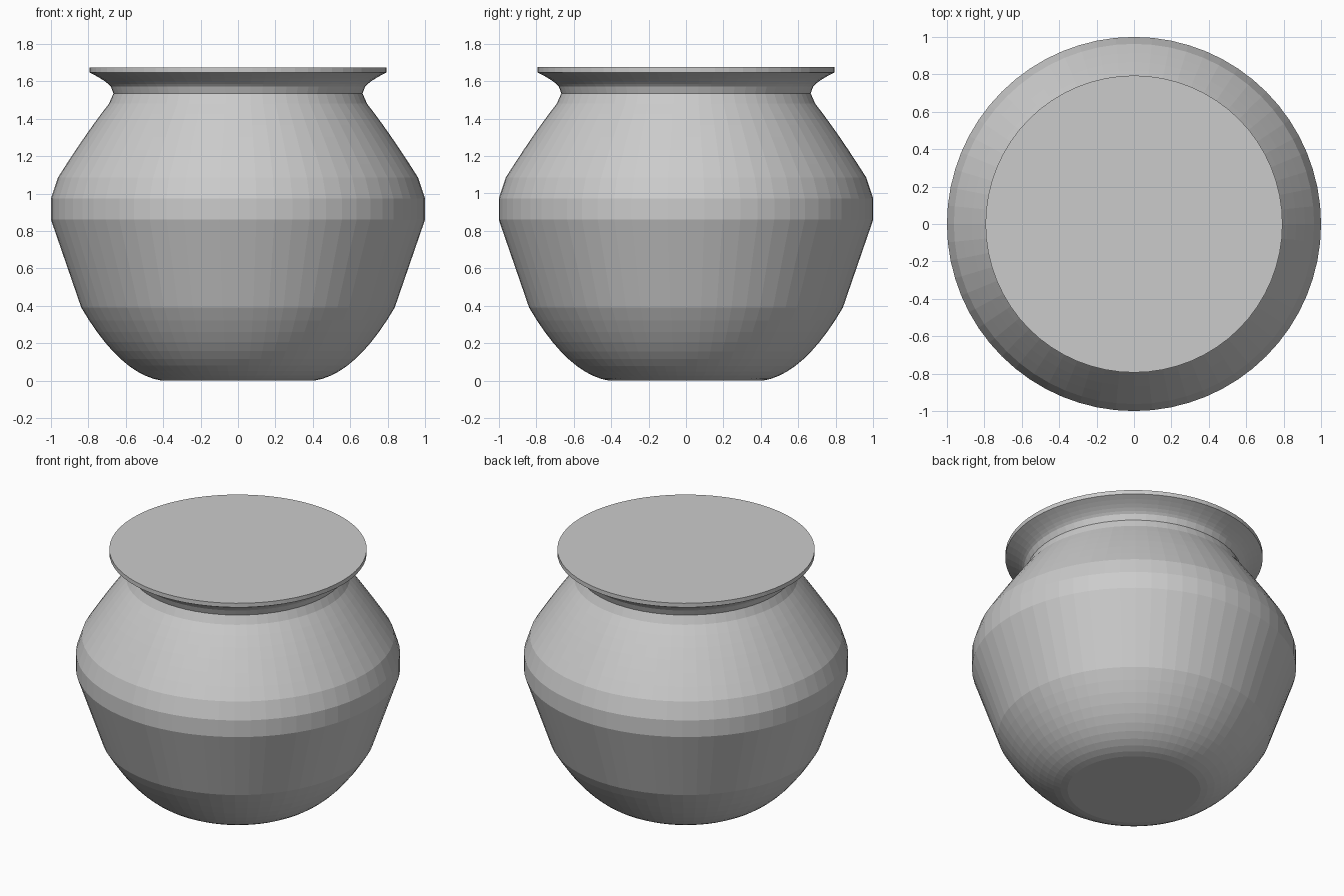
import bpy
import bmesh
from math import sin, cos, tau

if "Cube" in bpy.data.objects:
    bpy.data.objects.remove(bpy.data.objects["Cube"])

SIDES = 64


def bezier(a, b, c, steps):
    """Points on a quadratic curve, end point excluded."""
    pts = []
    for i in range(steps):
        t = i / steps
        pts.append(tuple((1 - t) ** 2 * p + 2 * t * (1 - t) * q + t * t * r
                         for p, q, r in zip(a, b, c)))
    return pts


def lathe(name, profile):
    """Revolve (radius, height) points around z, capped at both ends."""
    bm = bmesh.new()
    rings = [[bm.verts.new((r * cos(tau * i / SIDES), r * sin(tau * i / SIDES), z))
              for i in range(SIDES)] for r, z in profile]
    for low, high in zip(rings, rings[1:]):
        for i in range(SIDES):
            j = (i + 1) % SIDES
            bm.faces.new((low[i], low[j], high[j], high[i]))
    bm.faces.new(rings[0][::-1])
    bm.faces.new(rings[-1])
    mesh = bpy.data.meshes.new(name)
    bm.to_mesh(mesh)
    bm.free()
    obj = bpy.data.objects.new(name, mesh)
    bpy.context.collection.objects.link(obj)
    return obj


# Rounded base, straight belly, band at the widest point
profile = bezier((0.41, 0.0), (0.63, 0.035), (0.838, 0.39), 10)
profile += [(0.838, 0.39), (1.0, 0.86), (1.0, 0.973)]
# Shoulder tapering to the neck
profile += bezier((0.963, 1.085), (0.815, 1.32), (0.69, 1.48), 6)
profile += [(0.69, 1.48), (0.666, 1.535)]
# Flared neck and flat rim
profile += bezier((0.68, 1.572), (0.705, 1.603), (0.794, 1.647), 5)
profile += [(0.794, 1.647), (0.794, 1.675)]

lathe("pot", profile)
